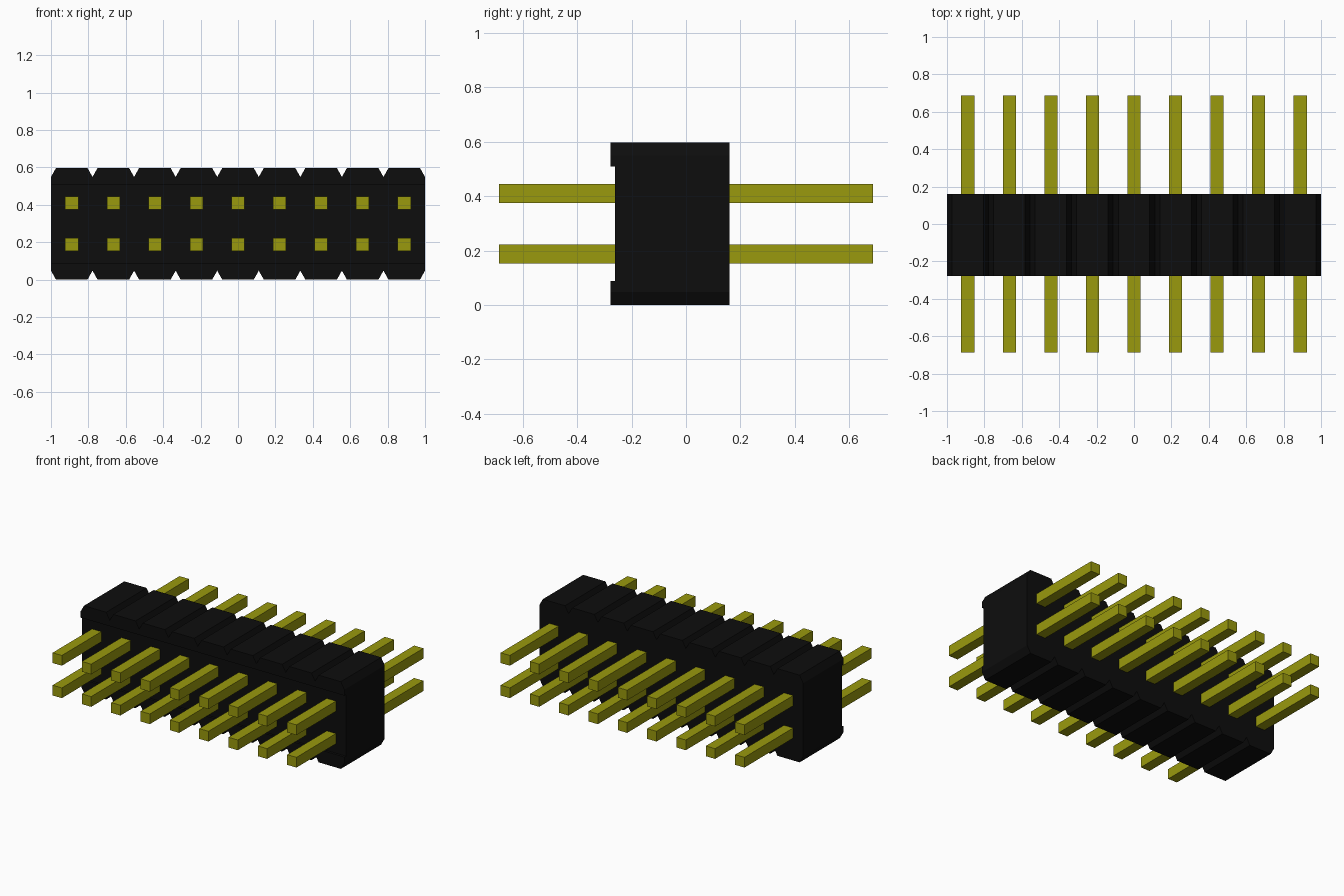
import bpy
import bmesh
from mathutils import Vector

if "Cube" in bpy.data.objects:
    bpy.data.objects.remove(bpy.data.objects["Cube"], do_unlink=True)

COLUMNS = 9
PITCH = 2.0 / COLUMNS
HEIGHT = 0.597
CHAMFER_X, CHAMFER_Z = 0.027, 0.048
FRONT, BACK = -0.26, 0.16        # main body depth
LIP_DEPTH, LIP_HEIGHT = 0.017, 0.088
PIN_WIDTH, PIN_LENGTH = 0.07, 1.374


def make_material(name, color, roughness):
    mat = bpy.data.materials.new(name)
    mat.use_nodes = True
    mat.diffuse_color = (*color, 1.0)
    bsdf = mat.node_tree.nodes["Principled BSDF"]
    bsdf.inputs["Base Color"].default_value = (*color, 1.0)
    bsdf.inputs["Roughness"].default_value = roughness
    return mat


def add_object(name, bm, mat):
    bmesh.ops.recalc_face_normals(bm, faces=bm.faces)
    mesh = bpy.data.meshes.new(name)
    bm.to_mesh(mesh)
    bm.free()
    mesh.materials.append(mat)
    obj = bpy.data.objects.new(name, mesh)
    bpy.context.collection.objects.link(obj)
    return obj


black = make_material("black plastic", (0.004, 0.004, 0.004), 0.6)
gold = make_material("olive gold", (0.32, 0.32, 0.004), 0.5)

# Housing outline: a chamfered segment per column, notched top and bottom
lower = []
for i in range(COLUMNS):
    left = -1 + i * PITCH
    lower += [(left, CHAMFER_Z), (left + CHAMFER_X, 0),
              (left + PITCH - CHAMFER_X, 0)]
lower.append((1, CHAMFER_Z))
outline = lower + [(x, HEIGHT - z) for x, z in reversed(lower)]

# Housing body
bm = bmesh.new()
front = bm.faces.new([bm.verts.new((x, FRONT, z)) for x, z in outline])
back = bmesh.ops.extrude_face_region(bm, geom=[front], use_keep_orig=True)
bmesh.ops.translate(bm, vec=(0, BACK - FRONT, 0),
                    verts=[g for g in back["geom"] if isinstance(g, bmesh.types.BMVert)])

# Raised lips along the top and bottom of the front
for z in (LIP_HEIGHT, HEIGHT - LIP_HEIGHT):
    bmesh.ops.bisect_plane(bm, geom=bm.verts[:] + bm.edges[:] + bm.faces[:],
                           plane_co=(0, 0, z), plane_no=(0, 0, 1))
lips = [f for f in bm.faces
        if all(abs(v.co.y - FRONT) < 1e-5 for v in f.verts)
        and (all(v.co.z < LIP_HEIGHT + 1e-4 for v in f.verts)
             or all(v.co.z > HEIGHT - LIP_HEIGHT - 1e-4 for v in f.verts))]
raised = bmesh.ops.extrude_face_region(bm, geom=lips)
bmesh.ops.translate(bm, vec=(0, -LIP_DEPTH, 0),
                    verts=[g for g in raised["geom"] if isinstance(g, bmesh.types.BMVert)])
add_object("housing", bm, black)

# Two rows of square pins passing through the housing
for row, z in (("lower", HEIGHT / 2 - PITCH / 2), ("upper", HEIGHT / 2 + PITCH / 2)):
    for i in range(COLUMNS):
        bm = bmesh.new()
        bmesh.ops.create_cube(bm, size=1)
        bmesh.ops.scale(bm, vec=(PIN_WIDTH, PIN_LENGTH, PIN_WIDTH), verts=bm.verts)
        pin = add_object(f"{row}_pin_{i + 1}", bm, gold)
        pin.location = Vector((-1 + (i + 0.5) * PITCH, 0, z))
